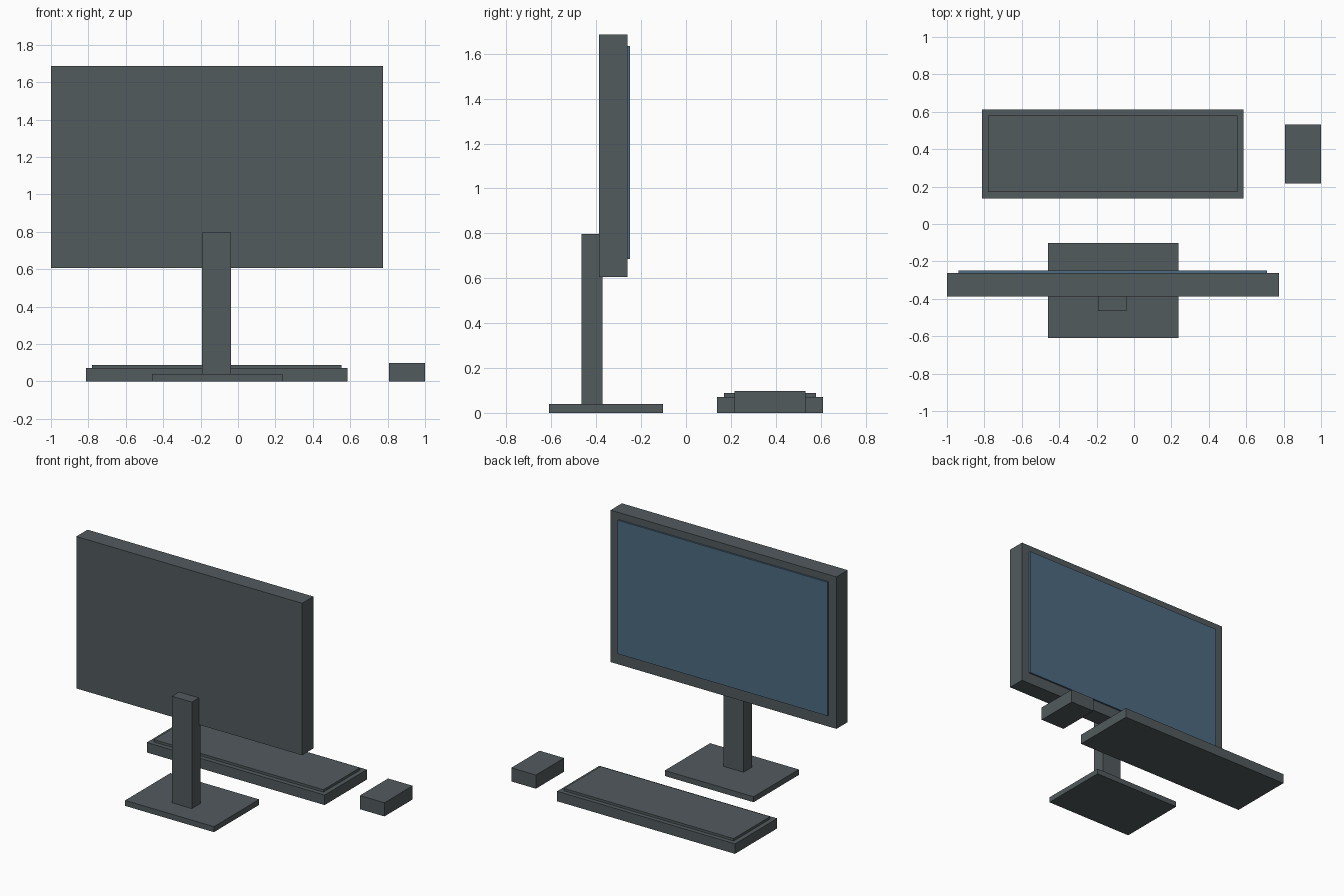
import bpy

cube = bpy.data.objects.get("Cube")
if cube:
    bpy.data.objects.remove(cube, do_unlink=True)


def make_material(name, rgb):
    mat = bpy.data.materials.new(name)
    mat.use_nodes = True
    colour = (*rgb, 1.0)
    mat.diffuse_color = colour
    mat.node_tree.nodes["Principled BSDF"].inputs["Base Color"].default_value = colour
    return mat


def box(name, x, y, z, mat):
    """Box spanning the given (min, max) ranges."""
    spans = (x, y, z)
    bpy.ops.mesh.primitive_cube_add(size=1)
    obj = bpy.context.object
    obj.name = obj.data.name = name
    obj.location = [(low + high) / 2 for low, high in spans]
    obj.scale = [high - low for low, high in spans]
    bpy.ops.object.transform_apply(location=False, rotation=False, scale=True)
    obj.data.materials.append(mat)
    return obj


casing = make_material("dark grey plastic", (0.085, 0.103, 0.110))
glass = make_material("blue screen", (0.075, 0.145, 0.220))

# Monitor: panel with a raised screen on its back (+y) side
box("monitor_panel", (-1.0, 0.775), (-0.387, -0.261), (0.605, 1.685), casing)
box("monitor_screen", (-0.938, 0.711), (-0.27, -0.249), (0.685, 1.635), glass)

# Stand
box("stand_post", (-0.193, -0.037), (-0.466, -0.371), (0.03, 0.796), casing)
box("stand_base", (-0.46, 0.238), (-0.61, -0.102), (0, 0.039), casing)

# Keyboard with a raised key area
box("keyboard_body", (-0.813, 0.585), (0.137, 0.611), (0, 0.071), casing)
box("keyboard_keys", (-0.781, 0.553), (0.17, 0.58), (0.06, 0.088), casing)

# Mouse
box("mouse", (0.807, 1.0), (0.216, 0.533), (0, 0.097), casing)
